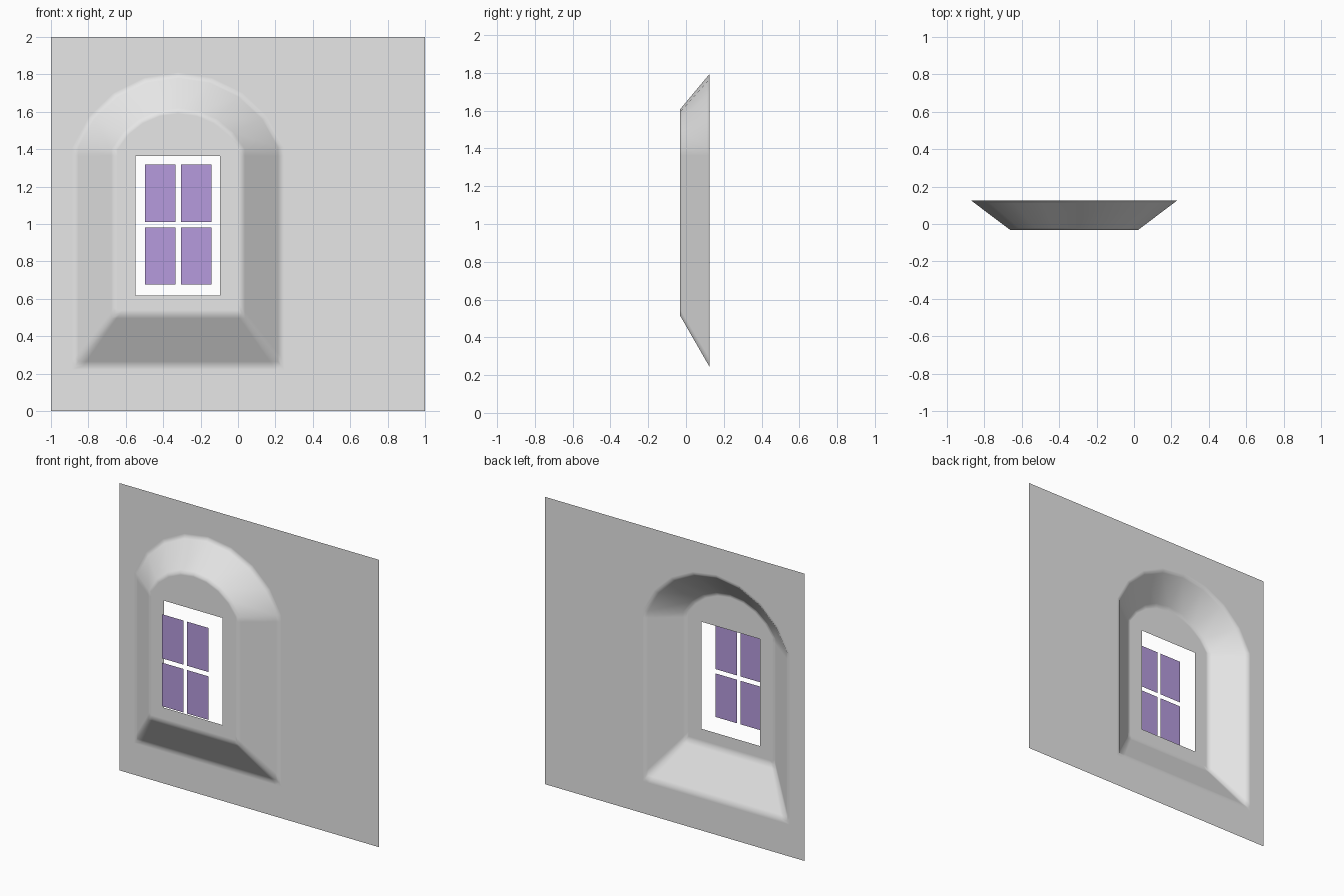
import bpy, bmesh, math
from mathutils import Vector

cube = bpy.data.objects.get("Cube")
if cube:
    bpy.data.objects.remove(cube, do_unlink=True)

BACK, FRONT, PANE = 0.125, -0.033, -0.125
CENTRE = -0.32


def material(name, rgb):
    m = bpy.data.materials.new(name)
    m.use_nodes = True
    m.diffuse_color = (*rgb, 1)
    m.node_tree.nodes["Principled BSDF"].inputs["Base Color"].default_value = (*rgb, 1)
    return m


def make_object(name, bm, mat):
    mesh = bpy.data.meshes.new(name)
    bm.to_mesh(mesh)
    bm.free()
    mesh.materials.append(mat)
    obj = bpy.data.objects.new(name, mesh)
    bpy.context.collection.objects.link(obj)
    return obj


def arch_outline(half, bottom, spring, top, steps=8):
    """Arched opening: flat sill, straight jambs and a segmental arch on top."""
    rise = top - spring
    radius = (half * half + rise * rise) / (2 * rise)
    sweep = math.asin(half / radius)
    near = (0.04, 0.96)  # extra points hold the corners crisp
    pts = [Vector((-half, bottom))]
    pts += [Vector((half * (2 * f - 1), bottom)) for f in near]
    pts.append(Vector((half, bottom)))
    pts += [Vector((half, bottom + (spring - bottom) * f)) for f in near]
    for i in range(steps + 1):
        a = sweep * (1 - 2 * i / steps)
        pts.append(Vector((radius * math.sin(a), top - radius + radius * math.cos(a))))
    pts += [Vector((-half, bottom + (spring - bottom) * f)) for f in reversed(near)]
    return pts


def close_loop(bm, verts):
    return [bm.edges.get((a, b)) or bm.edges.new((a, b))
            for a, b in zip(verts, verts[1:] + verts[:1])]


def rectangle(bm, x0, x1, z0, z1, y):
    return [bm.verts.new((x, y, z)) for x, z in ((x0, z0), (x1, z0), (x1, z1), (x0, z1))]


grey = material("plaster grey", (0.8, 0.8, 0.8))
violet = material("violet glass", (0.47, 0.33, 0.73))

# Wall with the splayed arched surround pushed forward
bm = bmesh.new()
outer = arch_outline(0.55, 0.243, 1.41, 1.795)
inner = arch_outline(0.34, 0.518, 1.40, 1.605)
rings = []
for t in (-0.08, 0, 0.08, 0.92, 1, 1.08):
    depth = BACK + (FRONT - BACK) * min(max(t, 0), 1)
    pts = [o.lerp(i, t) if 0 <= t <= 1 else o + (i - o) * t for o, i in zip(outer, inner)]
    rings.append([bm.verts.new((p.x + CENTRE, depth, p.y)) for p in pts])
for a, b in zip(rings, rings[1:]):
    for k in range(len(a)):
        n = (k + 1) % len(a)
        bm.faces.new((a[k], a[n], b[n], b[k]))

# Flat wall around the surround, and the front plate around the window opening
wall_edge = rectangle(bm, -1, 1, 0, 2, BACK)
opening = rectangle(bm, -0.548, -0.095, 0.618, 1.363, FRONT)
for border, ring in ((wall_edge, rings[0]), (opening, rings[-1])):
    edges = close_loop(bm, border) + close_loop(bm, ring)
    bmesh.ops.triangle_fill(bm, use_beauty=True, edges=edges, normal=(0, -1, 0))
bmesh.ops.recalc_face_normals(bm, faces=bm.faces)
if sum(f.normal.y * f.calc_area() for f in bm.faces) > 0:
    bmesh.ops.reverse_faces(bm, faces=bm.faces)
for f in bm.faces:
    f.smooth = True
make_object("arched_wall", bm, grey)

# Four glass panes standing just ahead of the opening
bm = bmesh.new()
for x0, x1 in ((-0.497, -0.333), (-0.306, -0.141)):
    for z0, z1 in ((0.677, 0.98), (1.01, 1.317)):
        bm.faces.new(rectangle(bm, x0, x1, z0, z1, PANE))
make_object("window_panes", bm, violet)
